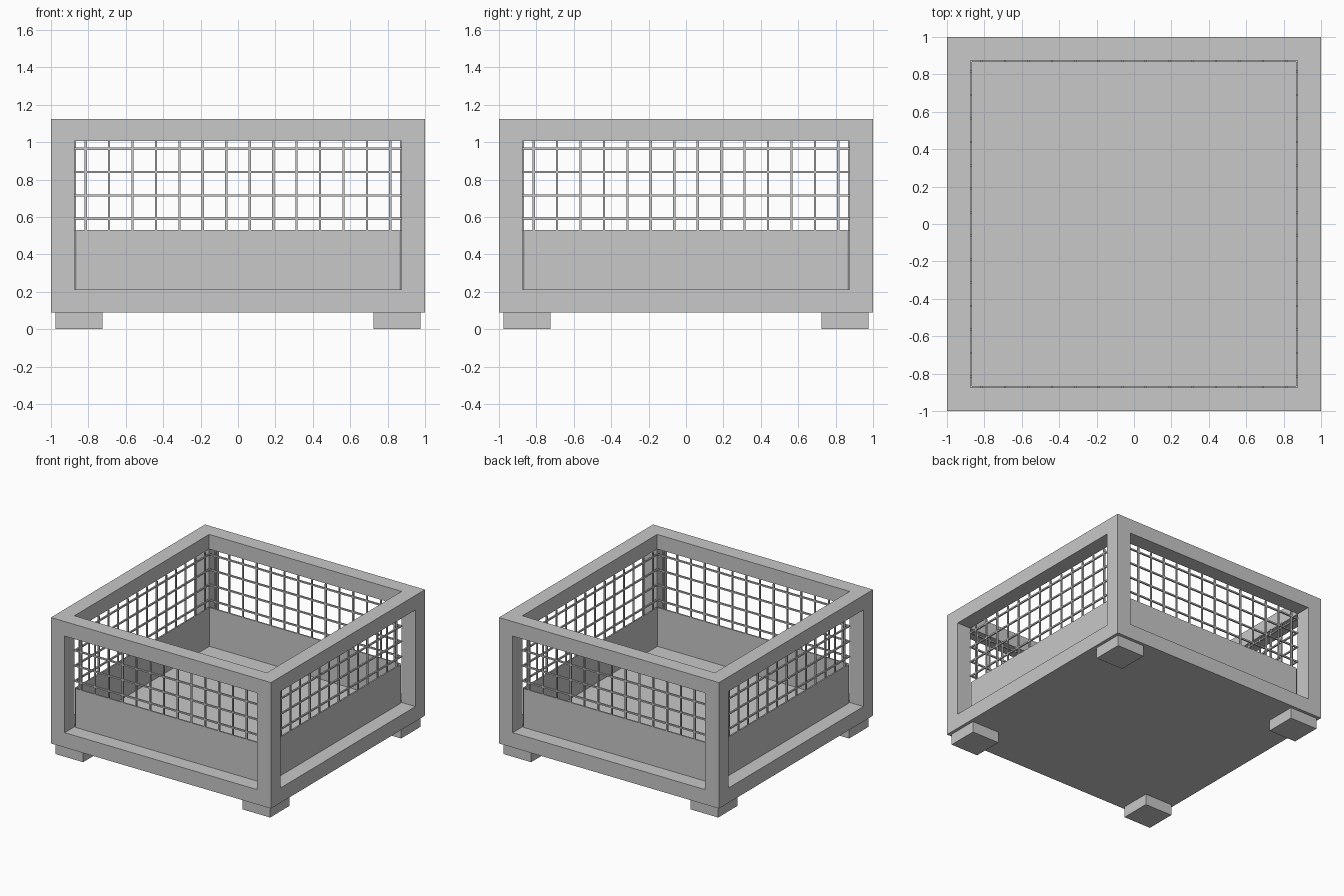
import bpy, bmesh
from mathutils import Matrix, Vector
from math import pi

if "Cube" in bpy.data.objects:
    bpy.data.objects.remove(bpy.data.objects["Cube"], do_unlink=True)

GREY = (0.58, 0.58, 0.58, 1.0)
mat = bpy.data.materials.new("painted_grey_steel")
mat.use_nodes = True
mat.diffuse_color = GREY
mat.node_tree.nodes["Principled BSDF"].inputs["Base Color"].default_value = GREY

OUTER, INNER = 1.0, 0.875          # half widths of the frame and its opening
BASE, SILL, HEAD, TOP = 0.09, 0.212, 1.005, 1.125
PANEL_TOP = 0.53
WALL = 0.871                       # distance of the wall infill from the centre
ROD = 0.012


def finish(name, bm):
    bmesh.ops.recalc_face_normals(bm, faces=bm.faces)
    mesh = bpy.data.meshes.new(name)
    bm.to_mesh(mesh)
    bm.free()
    mesh.materials.append(mat)
    obj = bpy.data.objects.new(name, mesh)
    bpy.context.collection.objects.link(obj)
    return obj


def add_box(bm, low, high):
    low, high = Vector(low), Vector(high)
    m = Matrix.Translation((low + high) / 2) @ Matrix.Diagonal((high - low).to_4d())
    m[3][3] = 1.0
    bmesh.ops.create_cube(bm, size=1.0, matrix=m)


# Frame: one welded shell of floor, corner posts and top ring, made from solid cells
def build_frame():
    bm = bmesh.new()
    side = (-OUTER, -INNER, INNER, OUTER)
    levels = (BASE, SILL, HEAD, TOP)

    def solid(c):
        i, j, k = c
        if min(c) < 0 or max(c) > 2:
            return False
        return k == 0 or (k == 1 and i != 1 and j != 1) or (k == 2 and (i != 1 or j != 1))

    for cell in [(i, j, k) for i in range(3) for j in range(3) for k in range(3)]:
        if not solid(cell):
            continue
        for axis in range(3):
            for step in (0, 1):
                other = list(cell)
                other[axis] += 2 * step - 1
                if solid(other):
                    continue
                u, v = (axis + 1) % 3, (axis + 2) % 3
                loop = []
                for du, dv in ((0, 0), (1, 0), (1, 1), (0, 1)):
                    n = list(cell)
                    n[axis] += step
                    n[u] += du
                    n[v] += dv
                    loop.append(bm.verts.new((side[n[0]], side[n[1]], levels[n[2]])))
                bm.faces.new(loop)
    bmesh.ops.remove_doubles(bm, verts=bm.verts, dist=0.001)
    finish("frame", bm)


build_frame()

# Feet: a square block under each corner
for sx, xname in ((1, "left"), (-1, "right")):
    for sy, yname in ((-1, "front"), (1, "back")):
        bm = bmesh.new()
        x, y, h = sx * 0.85, sy * 0.85, 0.125
        add_box(bm, (x - h, y - h, 0), (x + h, y + h, BASE))
        finish(f"{yname}_{xname}_foot", bm)

# Walls: a low sheet panel with a wire grid above, repeated on four sides
for turn, name in enumerate(("front", "left", "back", "right")):
    spin = Matrix.Rotation(turn * pi / 2, 4, "Z")
    r = ROD / 2

    bm = bmesh.new()
    add_box(bm, (-0.864, -WALL - r, SILL), (0.864, -WALL + r, PANEL_TOP))
    bm.transform(spin)
    finish(f"{name}_panel", bm)

    bm = bmesh.new()
    for i in range(14):
        x = (i - 6.5) * 0.1253
        add_box(bm, (x - r, -WALL - r, PANEL_TOP), (x + r, -WALL + r, HEAD))
    for i in range(4):
        z = 0.59 + i * 0.125
        add_box(bm, (-INNER, -WALL - r, z - r), (INNER, -WALL + r, z + r))
    bm.transform(spin)
    finish(f"{name}_wire_grid", bm)
